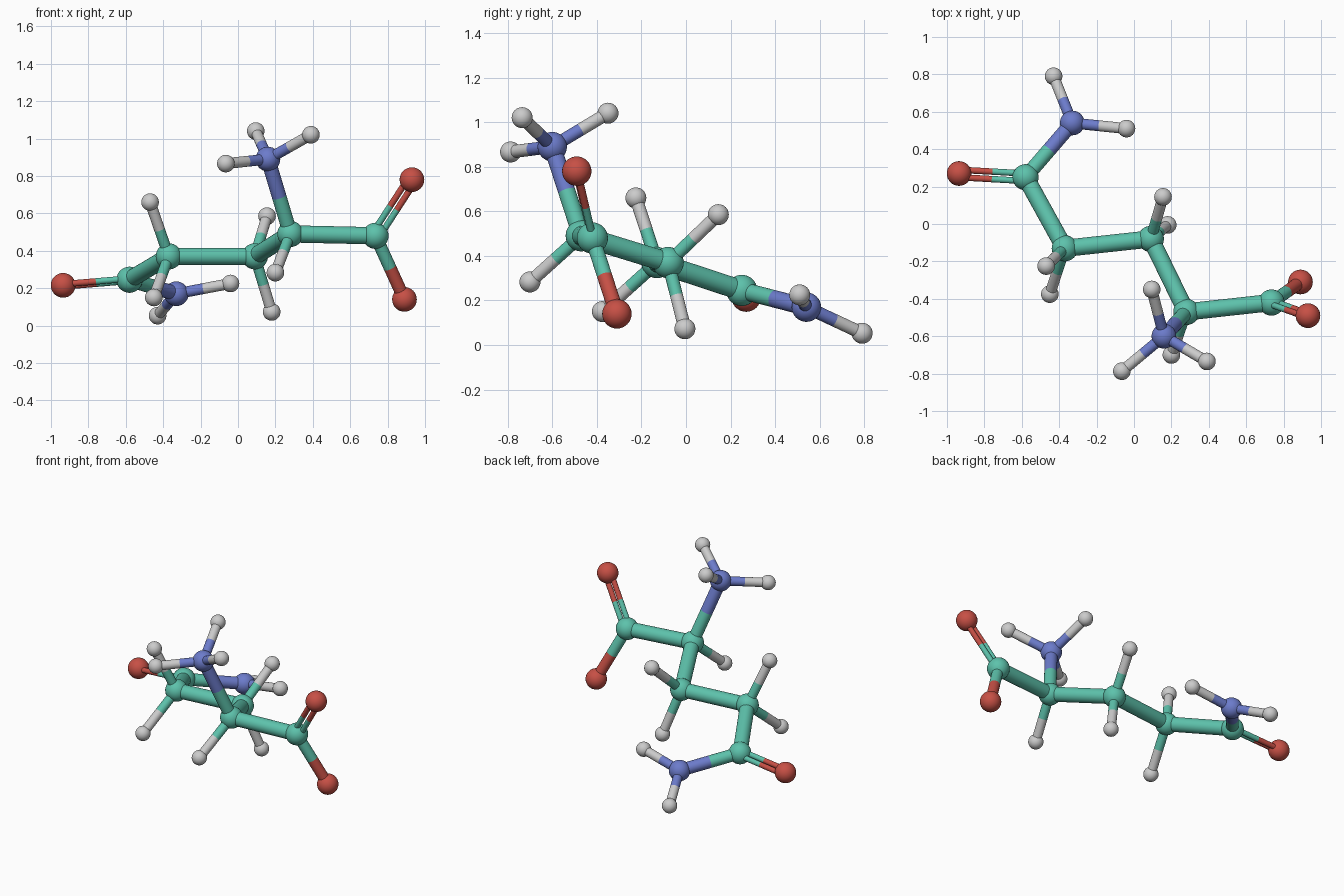
import bpy
import bmesh
from mathutils import Vector, Matrix

cube = bpy.data.objects.get("Cube")
if cube:
    bpy.data.objects.remove(cube, do_unlink=True)


def make_material(name, rgb):
    mat = bpy.data.materials.new(name)
    mat.use_nodes = True
    colour = (*rgb, 1.0)
    mat.diffuse_color = colour
    mat.node_tree.nodes["Principled BSDF"].inputs["Base Color"].default_value = colour
    return mat


# One material and one ball radius for each element
MATERIALS = {
    "carbon": make_material("sea green", (0.11, 0.54, 0.41)),
    "nitrogen": make_material("soft blue", (0.15, 0.20, 0.60)),
    "oxygen": make_material("brick red", (0.57, 0.08, 0.06)),
    "hydrogen": make_material("light grey", (0.60, 0.60, 0.60)),
}
BALL_RADIUS = {"carbon": 0.07, "nitrogen": 0.066, "oxygen": 0.066, "hydrogen": 0.047}

# Atom name: element and centre
ATOMS = {
    "amide_carbon": ("carbon", (-0.58, 0.25, 0.245)),
    "inner_carbon_right": ("carbon", (-0.37, -0.13, 0.37)),
    "inner_carbon_left": ("carbon", (0.09, -0.08, 0.37)),
    "alpha_carbon": ("carbon", (0.28, -0.47, 0.49)),
    "acid_carbon": ("carbon", (0.735, -0.42, 0.48)),
    "amide_nitrogen": ("nitrogen", (-0.33, 0.54, 0.17)),
    "amine_nitrogen": ("nitrogen", (0.16, -0.60, 0.89)),
    "amide_oxygen": ("oxygen", (-0.935, 0.27, 0.215)),
    "acid_oxygen_upper": ("oxygen", (0.93, -0.49, 0.78)),
    "acid_oxygen_lower": ("oxygen", (0.89, -0.31, 0.14)),
    "amide_hydrogen_left": ("hydrogen", (-0.04, 0.51, 0.225)),
    "amide_hydrogen_back": ("hydrogen", (-0.43, 0.79, 0.053)),
    "right_hydrogen_upper": ("hydrogen", (-0.47, -0.225, 0.66)),
    "right_hydrogen_lower": ("hydrogen", (-0.45, -0.375, 0.15)),
    "left_hydrogen_upper": ("hydrogen", (0.155, 0.145, 0.585)),
    "left_hydrogen_lower": ("hydrogen", (0.18, -0.005, 0.073)),
    "alpha_hydrogen": ("hydrogen", (0.20, -0.70, 0.283)),
    "amine_hydrogen_back": ("hydrogen", (0.095, -0.35, 1.04)),
    "amine_hydrogen_left": ("hydrogen", (0.39, -0.735, 1.02)),
    "amine_hydrogen_right": ("hydrogen", (-0.065, -0.787, 0.866)),
}

SINGLE_BONDS = {
    "amide_carbon": ["inner_carbon_right", "amide_nitrogen"],
    "inner_carbon_right": ["inner_carbon_left", "right_hydrogen_upper", "right_hydrogen_lower"],
    "inner_carbon_left": ["alpha_carbon", "left_hydrogen_upper", "left_hydrogen_lower"],
    "alpha_carbon": ["acid_carbon", "amine_nitrogen", "alpha_hydrogen"],
    "acid_carbon": ["acid_oxygen_lower"],
    "amide_nitrogen": ["amide_hydrogen_left", "amide_hydrogen_back"],
    "amine_nitrogen": ["amine_hydrogen_back", "amine_hydrogen_left", "amine_hydrogen_right"],
}
# Double bonds: carbon, oxygen, and a neighbour that fixes the plane of the pair
DOUBLE_BONDS = [
    ("amide_carbon", "amide_oxygen", "amide_nitrogen"),
    ("acid_carbon", "acid_oxygen_upper", "acid_oxygen_lower"),
]
# Stick radius by the element at the far end
STICK_RADIUS = {"carbon": 0.046, "nitrogen": 0.039, "oxygen": 0.034, "hydrogen": 0.029}
DOUBLE_RADIUS, DOUBLE_OFFSET = 0.017, 0.021


def finish(name, bm, materials):
    mesh = bpy.data.meshes.new(name)
    for face in bm.faces:
        face.smooth = len(face.verts) < 5
    bm.to_mesh(mesh)
    bm.free()
    for mat in materials:
        mesh.materials.append(mat)
    obj = bpy.data.objects.new(name, mesh)
    bpy.context.scene.collection.objects.link(obj)


def ball(name, element, centre):
    bm = bmesh.new()
    bmesh.ops.create_uvsphere(bm, u_segments=32, v_segments=16, radius=BALL_RADIUS[element],
                              matrix=Matrix.Translation(centre))
    finish(name, bm, [MATERIALS[element]])


def stick(name, first, second, radius, offset=Vector()):
    """A rod between two atoms, each half in the colour of its own atom."""
    (element_a, a), (element_b, b) = ATOMS[first], ATOMS[second]
    a, b = Vector(a) + offset, Vector(b) + offset
    axis = b - a
    turn = axis.to_track_quat("Z", "Y").to_matrix().to_4x4()
    bm = bmesh.new()
    for half, along in enumerate((0.25, 0.75)):
        old = set(bm.faces)
        bmesh.ops.create_cone(bm, cap_ends=False, segments=24, radius1=radius, radius2=radius,
                              depth=axis.length / 2,
                              matrix=Matrix.Translation(a + axis * along) @ turn)
        for face in set(bm.faces) - old:
            face.material_index = half
    finish(name, bm, [MATERIALS[element_a], MATERIALS[element_b]])


# Balls
for atom, (element, centre) in ATOMS.items():
    ball(atom, element, centre)

# Single sticks
for first, others in SINGLE_BONDS.items():
    for second in others:
        stick(f"stick_{first}_to_{second}", first, second, STICK_RADIUS[ATOMS[second][0]])

# Paired thin sticks
for first, second, neighbour in DOUBLE_BONDS:
    start, end, side = (Vector(ATOMS[n][1]) for n in (first, second, neighbour))
    axis = (end - start).normalized()
    across = (side - start) - axis * (side - start).dot(axis)
    across.normalize()
    for label, sign in (("inner", 1), ("outer", -1)):
        stick(f"{label}_stick_{first}_to_{second}", first, second, DOUBLE_RADIUS,
              across * DOUBLE_OFFSET * sign)
